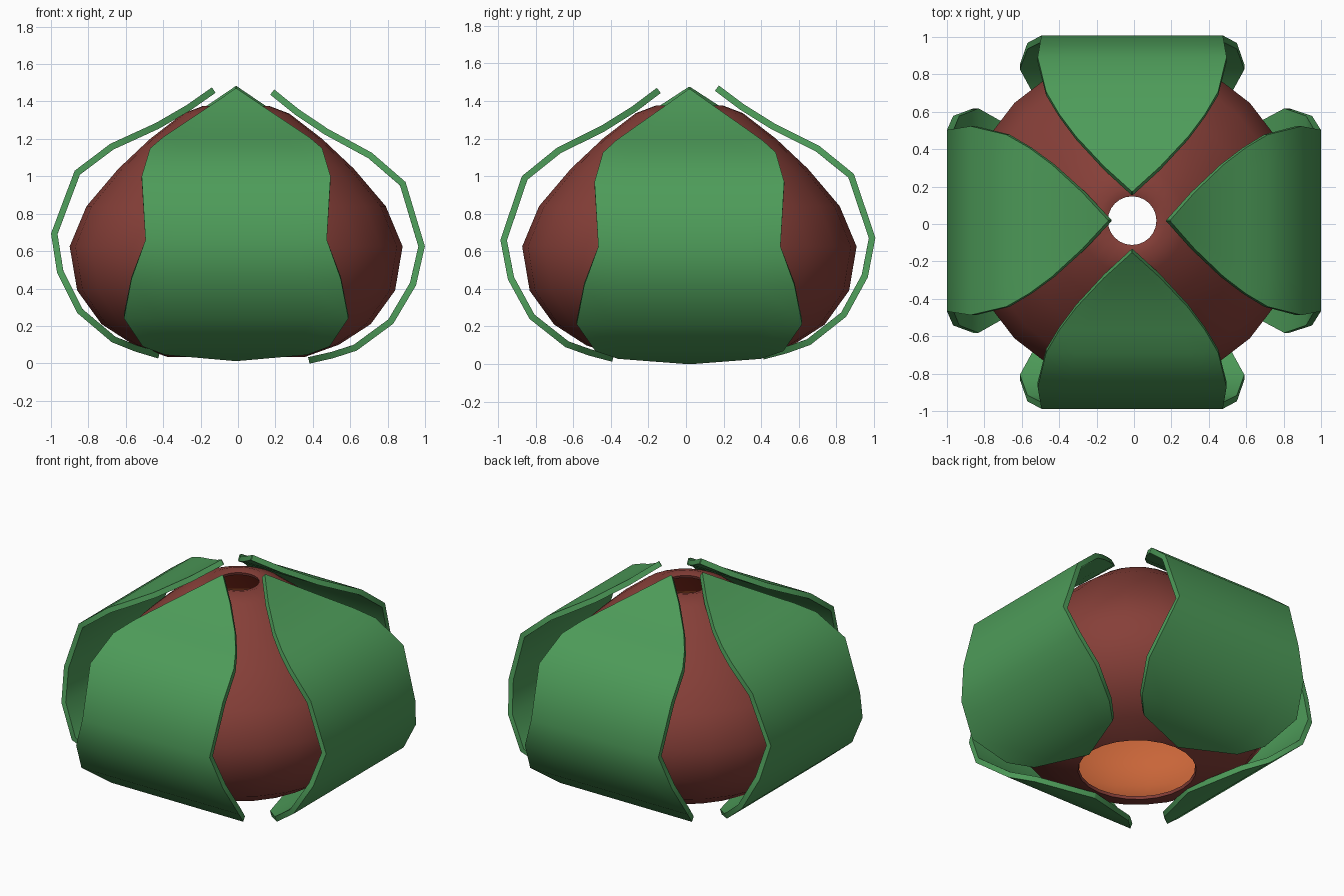
import bpy
import math
from mathutils import Matrix, Vector

cube = bpy.data.objects.get("Cube")
if cube:
    bpy.data.objects.remove(cube, do_unlink=True)


def material(name, rgb):
    m = bpy.data.materials.new(name)
    m.use_nodes = True
    color = (*rgb, 1.0)
    m.diffuse_color = color
    m.node_tree.nodes["Principled BSDF"].inputs["Base Color"].default_value = color
    return m


GREEN = material("leaf green", (0.075, 0.33, 0.10))
MAROON = material("maroon", (0.24, 0.05, 0.04))
ORANGE = material("inner orange", (0.58, 0.13, 0.04))
RED = material("inner dark red", (0.28, 0.03, 0.015))


def shell(name, rows, mats, thickness, matrix, inner_offset=0, closed=False):
    """Skin a grid of points, thicken it inward and shade it smooth."""
    cols = len(rows[0])
    verts = [p for row in rows for p in row]
    faces = []
    for i in range(len(rows) - 1):
        for j in range(cols if closed else cols - 1):
            k = (j + 1) % cols
            faces.append((i * cols + j, (i + 1) * cols + j,
                          (i + 1) * cols + k, i * cols + k))
    mesh = bpy.data.meshes.new(name)
    mesh.from_pydata(verts, [], faces)
    for m in mats:
        mesh.materials.append(m)
    ob = bpy.data.objects.new(name, mesh)
    bpy.context.collection.objects.link(ob)
    mod = ob.modifiers.new("thickness", 'SOLIDIFY')
    mod.thickness = thickness
    mod.offset = -1
    mod.material_offset = inner_offset
    deps = bpy.context.evaluated_depsgraph_get()
    done = bpy.data.meshes.new_from_object(ob.evaluated_get(deps))
    ob.modifiers.clear()
    ob.data = done
    done.transform(matrix)
    done.polygons.foreach_set("use_smooth", [True] * len(done.polygons))
    done.set_sharp_from_angle(angle=math.radians(42))
    return ob


# Hollow bulb, open at the top and bottom
bulb_profile = [(0.13, 1.36), (0.18, 1.375), (0.285, 1.335), (0.46, 1.2),
                (0.63, 1.04), (0.8, 0.84), (0.89, 0.625), (0.85, 0.39),
                (0.72, 0.21), (0.55, 0.1), (0.37, 0.035)]
SIDES = 24
turns = [2 * math.pi * j / SIDES for j in range(SIDES)]
rings = [[(r * math.cos(a), r * math.sin(a), z) for a in turns]
         for r, z in bulb_profile]
bulb = shell("bulb", rings, [MAROON, ORANGE, RED], 0.02,
             Matrix.Translation((-0.01, 0.018, 0)), inner_offset=1, closed=True)
for f in bulb.data.polygons:
    if f.material_index == 1 and f.center.z > 1.1:
        f.material_index = 2

# Outer leaves: radius, height and half width from top tip to bottom tip
leaf_profile = [(0.167, 1.47, 0.003), (0.30, 1.37, 0.15), (0.46, 1.27, 0.30),
                (0.58, 1.21, 0.39), (0.70, 1.15, 0.46), (0.885, 1.0, 0.505),
                (1.0, 0.66, 0.485), (0.96, 0.45, 0.56), (0.845, 0.24, 0.60),
                (0.655, 0.09, 0.50), (0.53, 0.045, 0.38), (0.405, 0.012, 0.003)]
leaf_rows = [[(r, w * s / 3, z) for s in range(-3, 4)] for r, z, w in leaf_profile]
pivot = Matrix.Translation((0, 0, 0.67))
tilt = pivot @ Matrix.Rotation(0.034, 4, 'Y') @ pivot.inverted()

# Side leaves lean as a pair, front and back leaves are shifted slightly
placements = {
    "left_leaf": (0, Matrix.Translation((0, 0.018, 0)) @ tilt),
    "back_leaf": (90, Matrix.Translation((-0.01, 0.008, 0.012))),
    "right_leaf": (180, Matrix.Translation((0, 0.018, 0)) @ tilt),
    "front_leaf": (270, Matrix.Translation((-0.01, 0.012, 0))),
}
for name, (angle, place) in placements.items():
    turn = Matrix.Rotation(math.radians(angle), 4, 'Z')
    shell(name, leaf_rows, [GREEN], 0.035, place @ turn)
